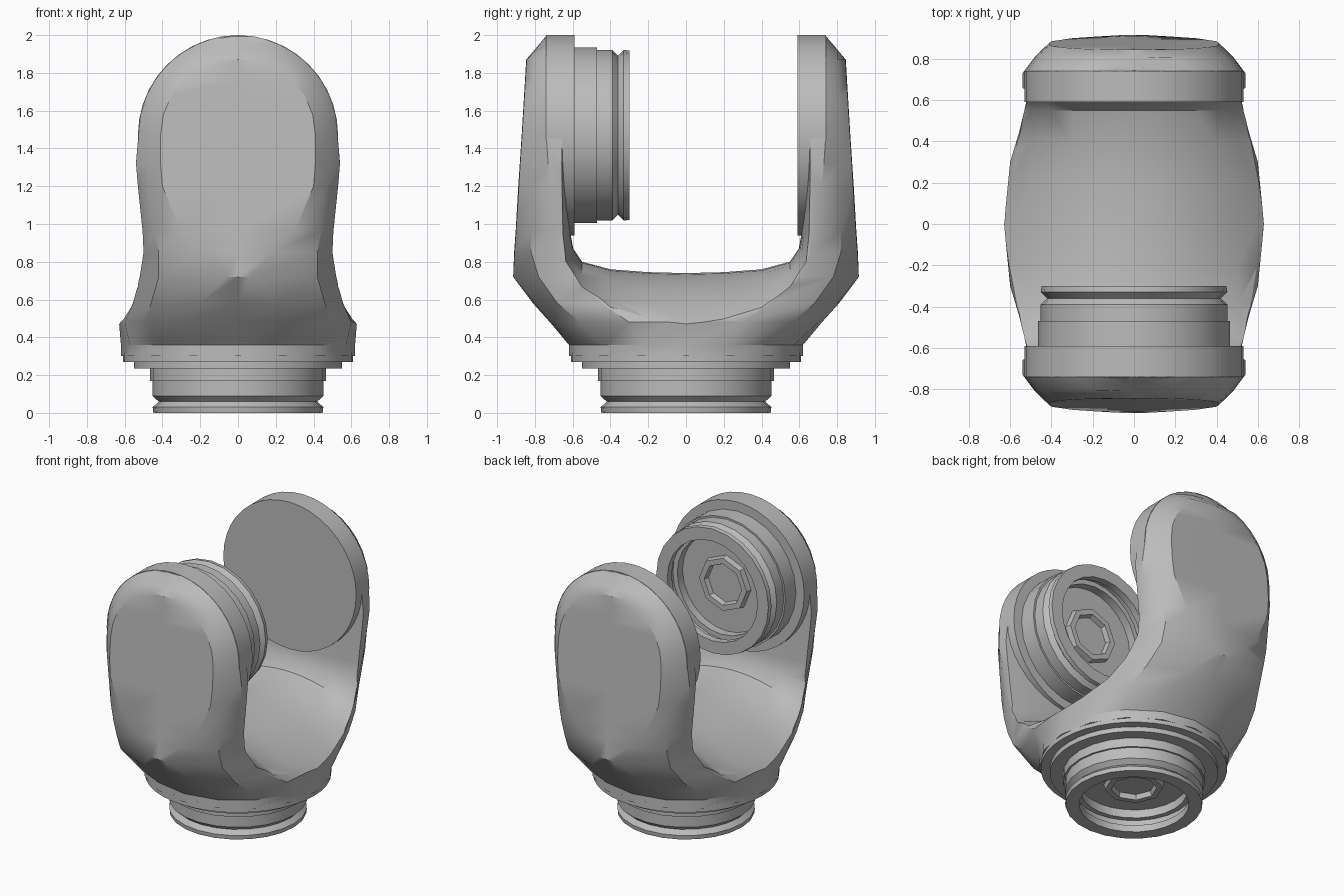
import bpy, bmesh, math
from mathutils import Matrix, Vector

cube = bpy.data.objects.get("Cube")
if cube:
    bpy.data.objects.remove(cube, do_unlink=True)

grey = bpy.data.materials.new("plain grey")
grey.use_nodes = True
grey.diffuse_color = (0.5, 0.5, 0.5, 1)
shader = next(n for n in grey.node_tree.nodes if n.type == 'BSDF_PRINCIPLED')
shader.inputs["Base Color"].default_value = grey.diffuse_color

JOINT_Z = 1.47      # height of the pivot axis
ARM_R = 0.53        # radius of the rounded arm ends


def finish(mesh, angle=32):
    mesh.materials.clear()
    mesh.materials.append(grey)
    mesh.shade_smooth()
    mesh.set_sharp_from_angle(angle=math.radians(angle))


def loft(name, rings, caps=True, matrix=Matrix()):
    """Skin equal-length closed rings into one object."""
    bm = bmesh.new()
    loops = [[bm.verts.new(p) for p in ring] for ring in rings]
    n = len(loops[0])
    for lower, upper in zip(loops, loops[1:]):
        for i in range(n):
            j = (i + 1) % n
            bm.faces.new((lower[i], lower[j], upper[j], upper[i]))
    if caps:
        bm.faces.new(loops[0])
        bm.faces.new(loops[-1])
    bmesh.ops.recalc_face_normals(bm, faces=bm.faces[:])
    bm.transform(matrix)
    mesh = bpy.data.meshes.new(name)
    bm.to_mesh(mesh)
    bm.free()
    finish(mesh)
    obj = bpy.data.objects.new(name, mesh)
    bpy.context.collection.objects.link(obj)
    return obj


def lathe(name, profile, sides, matrix=Matrix()):
    """Turn (radius, height) points about z."""
    rings = []
    for r, z in profile:
        rings.append([(r * math.cos(math.tau * i / sides),
                       r * math.sin(math.tau * i / sides), z) for i in range(sides)])
    return loft(name, rings, True, matrix)


def section(z, a, p1, p2, p3, b):
    """Mirror one quarter outline into a full horizontal ring."""
    quarter = [(a, 0), p1, p2, p3, (0, b)]
    half = quarter + [(-x, y) for x, y in quarter[-2::-1]]
    full = half + [(x, -y) for x, y in half[-2:0:-1]]
    return [Vector((x, y, z)) for x, y in full]


def chord(radius, z, least):
    h = z - JOINT_Z
    return max(math.sqrt(max(radius * radius - h * h, 0)), least)


# Yoke body: round foot spreading into two flat-faced arms
def round_section(z, r):
    pts = [(r * math.cos(k * math.pi / 8), r * math.sin(k * math.pi / 8)) for k in (1, 2, 3)]
    return section(z, r, *pts, r)


rings = [round_section(0.3, 0.62), round_section(0.36, 0.62)]
rings += [section(*row) for row in (
    (0.48, 0.63, (0.6, 0.3), (0.49, 0.56), (0.27, 0.7), 0.72),
    (0.58, 0.58, (0.555, 0.45), (0.46, 0.68), (0.2, 0.8), 0.81),
    (0.72, 0.535, (0.52, 0.6), (0.42, 0.78), (0.06, 0.915), 0.915),
    (0.85, 0.5, (0.5, 0.66), (0.42, 0.82), (0.18, 0.908), 0.91),
    (0.96, 0.505, (0.505, 0.7), (0.44, 0.82), (0.3, 0.9), 0.902),
    (1.2, 0.53, (0.53, 0.72), (0.47, 0.81), (0.4, 0.885), 0.888),
    (1.32, 0.54, (0.54, 0.73), (0.48, 0.81), (0.41, 0.878), 0.88),
)]
for z in (1.47, 1.58, 1.68, 1.76, 1.82, 1.87, 1.91, 1.95, 1.975, 1.992):
    h = z - JOINT_Z
    face = 0.87 - 0.06 * h                   # flat outer face leans inward
    if h > 0.4:                              # then a chamfer over the crown
        face -= (h - 0.4) * 0.78
    rings.append(section(z, chord(ARM_R, z, 0.07),
                         (chord(ARM_R - 0.003, z, 0.06), 0.74),
                         (chord(0.48, z, 0.04), min(0.805, face - 0.004)),
                         (chord(0.41, z, 0.02), face - 0.002), face))
body = loft("yoke_body", rings)

# Saddle channel between the arms
slices = []
for k in range(-8, 9):
    x = k / 10
    t = min((x / 0.62) ** 2, 1.3)
    wall = 0.612 + 0.06 * t
    half = [(wall, 2.2), (wall, 1.3), (wall, 0.95), (wall - 0.015, 0.87 - 0.1 * t),
            (0.55, 0.8 - 0.18 * t), (0.4, 0.76 - 0.24 * t), (0.2, 0.745 - 0.26 * t)]
    outline = half + [(0, 0.74 - 0.26 * t)] + [(-y, z) for y, z in reversed(half)]
    slices.append([(x, y, z) for y, z in outline])
cutter = loft("channel_cutter", slices)
cutter.hide_render = True
cut = body.modifiers.new("channel", 'BOOLEAN')
cut.operation = 'DIFFERENCE'
cut.solver = 'EXACT'
cut.object = cutter
graph = bpy.context.evaluated_depsgraph_get()
carved = bpy.data.meshes.new_from_object(body.evaluated_get(graph))
body.modifiers.clear()
body.data = carved
finish(carved)
bpy.data.objects.remove(cutter, do_unlink=True)

# Round pads on the inner side of each arm
for name, side in (("front_arm_pad", -1), ("back_arm_pad", 1)):
    place = Matrix.Translation((0, 0, JOINT_Z)) @ Matrix.Rotation(-side * math.pi / 2, 4, 'X')
    lathe(name, [(ARM_R, 0.59), (ARM_R, 0.74)], 40, place)

# Stepped flange under the body
lathe("foot_flange", [(0.55, 0.235), (0.55, 0.27), (0.61, 0.27), (0.61, 0.32)], 40)


# Grooved socket connector, open end at local z = 0
def connector(prefix, length, place):
    outer = [(0.465, length), (0.465, 0.17), (0.452, 0.17), (0.452, 0.09),
             (0.42, 0.06), (0.452, 0.03), (0.448, 0)]
    inner = [(0.36, 0), (0.36, 0.05), (0.385, 0.05), (0.385, 0.1),
             (0.35, 0.1), (0.35, 0.16)]
    lathe(prefix + "_socket", outer + inner, 24, place)
    lathe(prefix + "_collar", [(0.2, 0.17), (0.19, 0.12), (0.15, 0.12), (0.14, 0.155)],
          8, place)


connector("foot", 0.25, Matrix())
connector("arm", 0.3, Matrix.Translation((0, -0.3, JOINT_Z)) @ Matrix.Rotation(math.pi / 2, 4, 'X'))
